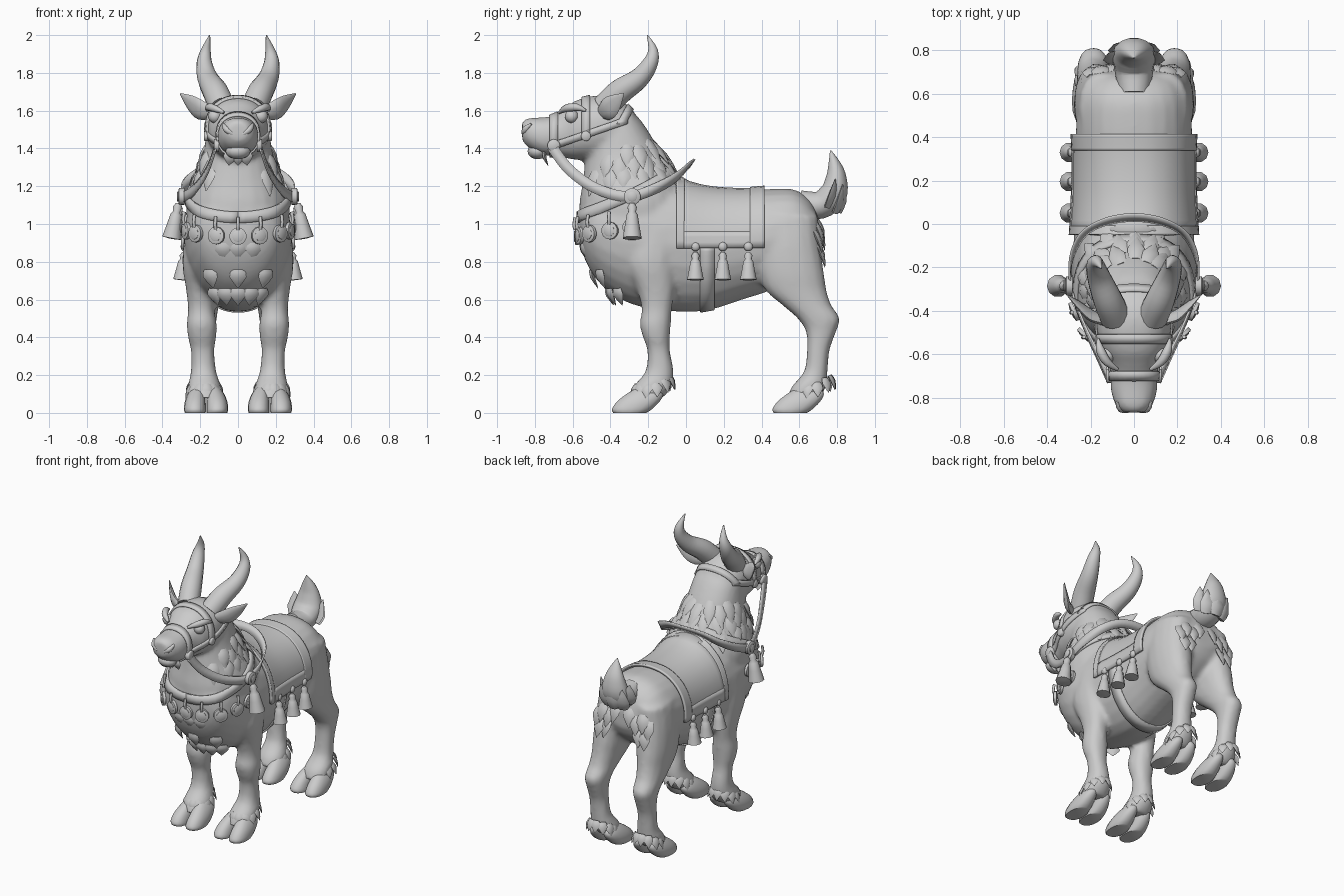
import bpy, bmesh, random
from math import sin, cos, pi, radians, copysign
from mathutils import Vector as V
from mathutils.bvhtree import BVHTree

if "Cube" in bpy.data.objects:
    bpy.data.objects.remove(bpy.data.objects["Cube"])
random.seed(4)

def spline(rows, k):
    out = []
    for i in range(len(rows) - 1):
        a, b, c, d = (rows[max(i-1, 0)], rows[i], rows[i+1], rows[min(i+2, len(rows)-1)])
        for j in range(k):
            t = j / k
            out.append([q + .5*t*(r - p + t*(2*p - 5*q + 4*r - s + t*(3*(q - r) + s - p)))
                        for p, q, r, s in zip(a, b, c, d)])
    return out + [list(rows[-1])]

def skin(rings):
    n, m = len(rings[0]), len(rings)
    f = [(i*n+j, i*n+(j+1) % n, (i+1)*n+(j+1) % n, (i+1)*n+j) for i in range(m-1) for j in range(n)]
    return [p for r in rings for p in r], f + [tuple(range(n)), tuple(range((m-1)*n, m*n))]

def loft(axis, rows, n=24, p=2.2, k=4, keel=0):
    """rows: (position on axis, x0, x1, low, high) cross-section boxes"""
    rings = []
    for a, x0, x1, b0, b1 in spline(rows, k):
        ring = []
        for j in range(n):
            c, s = cos(2*pi*j/n), sin(2*pi*j/n)
            x = (x0+x1)/2 + (x1-x0)/2*copysign(abs(c)**(2/p), c)*(1 - keel*max(0, -s))
            b = (b0+b1)/2 + (b1-b0)/2*copysign(abs(s)**(2/p), s)
            ring.append(V((x, a, b)) if axis == 'Y' else V((x, b, a)))
        rings.append(ring)
    return skin(rings)

def tube(pts, rx, ry=None, ref=(1, 0, 0), n=8, k=3):
    rows = spline([(*p, a, b) for p, a, b in zip(pts, rx, ry or rx)], k)
    c = [V(r[:3]) for r in rows]
    rings = []
    for i, r in enumerate(rows):
        t = (c[min(i+1, len(c)-1)] - c[max(i-1, 0)]).normalized()
        side = (V(ref) - t*t.dot(V(ref))).normalized()
        up = t.cross(side)
        rings.append([c[i] + side*r[3]*cos(2*pi*j/n) + up*r[4]*sin(2*pi*j/n) for j in range(n)])
    return skin(rings)

def tuft(base, tip, w, out):
    base, tip, out = V(base), V(tip), V(out)
    return tube([base, base.lerp(tip, .4) + out*w*.2, tip], [w*.7, w, w*.05],
                [w*.3, w*.32, w*.04], (tip-base).cross(out), 6, 2)

def add(name, parts):
    vs, fs = [], []
    for v, f in parts:
        fs += [tuple(i+len(vs) for i in q) for q in f]
        vs += v
    me = bpy.data.meshes.new(name)
    me.from_pydata(vs, [], fs)
    bm = bmesh.new(); bm.from_mesh(me)
    bmesh.ops.recalc_face_normals(bm, faces=bm.faces)
    bm.to_mesh(me); bm.free()
    ob = bpy.data.objects.new(name, me)
    bpy.context.collection.objects.link(ob)
    return ob

def sheet(name, grid, thick):
    n = len(grid[0])
    f = [(i*n+j, i*n+j+1, (i+1)*n+j+1, (i+1)*n+j) for i in range(len(grid)-1) for j in range(n-1)]
    ob = add(name, [([p for r in grid for p in r], f)])
    m = ob.modifiers.new('thickness', 'SOLIDIFY'); m.thickness = thick; m.offset = 0
    return ob

def ball(c, r, sc=(1, 1, 1)):
    return tube([V(c) + V((0, 0, -r*sc[2]*cos(pi*i/8))) for i in range(9)],
                [max(.001, r*sc[0]*sin(pi*i/8)) for i in range(9)],
                [max(.001, r*sc[1]*sin(pi*i/8)) for i in range(9)], n=12, k=1)

def disc(c, d, r, h):
    c, d = V(c), V(d).normalized()
    return tube([c-d*h, c+d*h*.7, c+d*h], [r, r, r*.85], ref=(0, 0, 1), n=14, k=1)

def lin(a, b, n): return [a + (b-a)*i/(n-1) for i in range(n)]

# body: torso, neck, head and legs fused into one skin
torso = [(-.565, .08, .92, 1.08), (-.53, .19, .80, 1.15), (-.45, .25, .68, 1.22), (-.3, .285, .58, 1.25),
         (-.1, .28, .54, 1.245), (.1, .27, .54, 1.19), (.3, .265, .60, 1.175), (.45, .268, .65, 1.185),
         (.58, .25, .72, 1.18), (.67, .2, .8, 1.11), (.71, .1, .88, 1.0)]
head = [(-.868, .05, 1.445, 1.54), (-.835, .085, 1.405, 1.56), (-.76, .108, 1.365, 1.565), (-.7, .107, 1.36, 1.575),
        (-.64, .12, 1.35, 1.615), (-.58, .15, 1.34, 1.655), (-.48, .172, 1.34, 1.68), (-.38, .165, 1.36, 1.67),
        (-.28, .12, 1.42, 1.61)]
neck = [(.95, .26, -.56, 0), (1.1, .275, -.565, 0), (1.2, .25, -.55, -.02), (1.28, .215, -.54, -.07),
        (1.37, .185, -.53, -.13), (1.46, .17, -.52, -.18), (1.55, .15, -.5, -.24), (1.61, .1, -.46, -.3)]
fore = [(.98, .1, .28, -.33, 0), (.8, .1, .295, -.325, -.05), (.65, .12, .275, -.26, -.06), (.55, .125, .265, -.235, -.075),
        (.47, .112, .272, -.245, -.08), (.4, .115, .265, -.228, -.085), (.33, .125, .25, -.205, -.085),
        (.22, .115, .25, -.215, -.065), (.14, .09, .265, -.28, -.075), (.08, .09, .26, -.31, -.12)]
hind = [(1.05, .02, .25, .36, .7), (.9, .04, .272, .36, .708), (.75, .06, .277, .38, .73), (.65, .08, .27, .42, .745),
        (.57, .1, .265, .51, .77), (.5, .112, .262, .59, .815), (.43, .12, .255, .635, .795), (.33, .125, .25, .64, .76),
        (.22, .115, .25, .625, .75), (.14, .09, .265, .56, .74), (.08, .09, .26, .535, .7)]
flip = lambda r: [(z, -b, -a, c, d) for z, a, b, c, d in r]
sym = lambda r: [(a, -w, w, b, c) for a, w, b, c in r]
body = add('body', [loft('Y', sym(torso), keel=.12), loft('Y', sym(head)), loft('Z', sym(neck))]
           + [loft('Z', g(l), 16) for l in (fore, hind) for g in (list, flip)])
rm = body.modifiers.new('fuse', 'REMESH'); rm.mode = 'VOXEL'; rm.voxel_size = .016
sm = body.modifiers.new('soften', 'SMOOTH'); sm.factor = .5; sm.iterations = 5
fused = bpy.data.meshes.new_from_object(body.evaluated_get(bpy.context.evaluated_depsgraph_get()))
body.modifiers.clear(); body.data = fused
tree = BVHTree.FromPolygons([v.co for v in fused.vertices], [tuple(p.vertices) for p in fused.polygons])

def cast(c, d, off=0.0):
    c, d = V(c), V(d).normalized()
    hit = tree.ray_cast(c + d*2, -d)[0]
    return (hit or c) + d*off

# cloven hooves with fetlock fur
toe = [(0, -.385, -.21, .95), (.02, -.392, -.18, 1), (.06, -.365, -.14, .95), (.1, -.315, -.12, .78), (.135, -.26, -.14, .5),
       (.15, -.235, -.16, .25)]
for name, y in (('front', 0), ('rear', .85)):
    for s, side in ((1, 'right'), (-1, 'left')):
        parts = []
        for c, w in ((.11, .058), (.228, .058)):
            rows = []
            for z, a, b, f in toe:
                m = s*(c + (.17 - c)*(1-f)*.6)
                rows.append((z, m - w*f, m + w*f, a+y, b+y))
            parts.append(loft('Z', rows, 16, 2.3, 3))
        add(f'{name}_hoof_{side}', parts)
        fur = []
        for i in range(12):
            a = 2*pi*i/12 + .2
            back = max(0, -cos(a))
            o = V((sin(a), -cos(a), 0))
            b = V((s*.178, -.175+y, .15)) + V((o.x*.07, o.y*.09, .05*back))
            fur.append(tuft(b, b + o*.03 + V((0, 0, -.075)), .03, o))
        add(f'{name}_fetlock_fur_{side}', fur)

# horns, ears, eyes, brows, nostrils
for s, side in ((1, 'right'), (-1, 'left')):
    X = lambda *ps: [(s*x, y, z) for x, y, z in ps]
    add(f'horn_{side}', [tube(X((.085, -.43, 1.62), (.12, -.35, 1.70), (.16, -.25, 1.77), (.178, -.19, 1.85),
        (.17, -.175, 1.92), (.15, -.205, 2.0)), [.07, .068, .055, .042, .026, .003], n=14, k=4)])
    add(f'ear_{side}', [tube(X((.13, -.45, 1.59), (.2, -.42, 1.605), (.25, -.38, 1.64), (.305, -.33, 1.69)),
        [.03, .058, .048, .004], [.02, .022, .015, .003], (0, -.35, 1), 10)])
    add(f'eye_{side}', [ball((s*.122, -.605, 1.57), .036)])
    add(f'brow_{side}', [tube(X((.075, -.67, 1.59), (.125, -.635, 1.612), (.155, -.58, 1.618), (.165, -.53, 1.6)),
        [.008, .02, .02, .006])])
    add(f'nostril_{side}', [tube(X((.025, -.86, 1.475), (.06, -.85, 1.50), (.08, -.82, 1.53)), [.01, .018, .006])])
add('lower_lip', [ball((0, -.785, 1.385), .06, (1.1, .9, .7))])
add('beard', [tuft((x, -.75, 1.38), (x*1.2, -.73, 1.31), .035, (0, -1, 0)) for x in (-.04, 0, .04)])

# tail with tufts
add('tail', [tube([(0, .60, 1.11), (0, .71, 1.10), (0, .78, 1.16), (0, .795, 1.25), (0, .785, 1.32), (0, .765, 1.39)],
                  [.07, .09, .1, .075, .045, .003], [.07, .075, .075, .055, .033, .003], n=14, k=4)]
    + [tuft((x, y, z), (x*1.4, y+.04, z+.15), .05, (x*6, 1, 0)) for x, y, z in
       ((-.06, .79, 1.06), (.06, .79, 1.06), (0, .81, 1.06), (-.08, .75, 1.09), (.08, .75, 1.09))])

# mane, chest and rump fur
fur = []
for z, n, a0, ln in ((1.43, 9, 95, .13), (1.36, 13, 60, .14), (1.29, 13, 45, .13)):
    for a in lin(radians(a0), radians(360-a0), n):
        a += random.uniform(-.07, .07)
        o = V((sin(a), -cos(a), 0))
        b = cast((0, -.32, z + random.uniform(-.02, .02)), o, -.008)
        fur.append(tuft(b, b + o*(.045 + .06*max(0, o.y)) - V((0, 0, ln*random.uniform(.8, 1.1))), .04, o))
add('mane', fur)
fur = []
for z, n, sp, ln in ((.9, 3, 14, .1), (.76, 3, 30, .1), (.66, 5, 38, .09)):
    for a in lin(-radians(sp), radians(sp), n):
        o = V((sin(a), -cos(a), 0))
        b = cast((0, -.2, z), o, -.008)
        fur.append(tuft(b, b - o*.035 - V((0, 0, ln)), .045, o))
add('chest_fur', fur)
fur = []
for s in (1, -1):
    for x, z in ((.05, 1.02), (.1, .98), (.15, 1.0), (.19, .96), (.12, .9), (.17, .89)):
        b = cast((s*x, .4, z), (0, 1, 0), -.01)
        fur.append(tuft(b, b + V((s*.015, .04, -.12)), .042, (s*.2, 1, 0)))
add('rump_fur', fur)

# saddle blanket with trim, buttons, tassels and girth
def blanket(name, y0, y1, a0, a1, off, n=30):
    sheet(name, [[cast((0, y, .96), (cos(a), 0, sin(a)), off + .004*abs(cos(a))) for a in lin(radians(a0), radians(a1), n)]
                 for y in lin(y0, y1, 8)], .014)
blanket('saddle_blanket', -.05, .41, -17, 197, .01)
blanket('blanket_front_trim', -.05, -.01, -17, 197, .015)
blanket('blanket_rear_trim', .34, .415, -17, 197, .015)
for s, a in ((1, -17), (-1, 180)):
    blanket(f'blanket_hem_{s}', -.05, .415, a, a+17, .014, 4)
sheet('girth', [[cast((0, y, .88), (cos(a), 0, sin(a)), .004) for a in lin(pi*1.0, pi*2.0, 36)] for y in (.075, .15)], .012)

def tassel(c, h, r, lean):
    prof = [(0, .25), (.12, .5), (.25, .4), (.34, .6), (.6, .75), (1, 1), (1.02, .3)]
    return tube([V(c) + V(lean)*t - V((0, 0, h*t)) for t, _ in prof], [r*w for _, w in prof], n=10, k=1)
for s, side in ((1, 'right'), (-1, 'left')):
    p = [(s*.287, y, .88) for y in (.05, .195, .33)]
    add(f'blanket_buttons_{side}', [ball(q, .024, (.7, 1, 1)) for q in p])
    add(f'blanket_tassels_{side}', [tassel((s*.285, q[1], .85), .145, .046, (s*.012, 0, 0)) for q in p])

# chest collar with hanging coins
def ring_z(a): return 1.035 + .125*(1 - cos(a))
sheet('chest_collar', [[cast((0, -.28, ring_z(a) + dz), (sin(a), -cos(a), 0), .006) for a in lin(0, 2*pi, 49)]
                       for dz in (-.03, 0, .03)], .016)
coins, links = [], []
for deg in (-88, -66, -44, -22, 0, 22, 44, 66, 88):
    a = radians(deg); o = V((sin(a), -cos(a), 0))
    c = cast((0, -.28, .935 + .05*(1 - cos(a))), o, .014)
    coins += [disc(c, o, .046, .01), disc(c + o*.006, o, .03, .008)]
    links.append(tube([c + V((0, 0, .035)) + o*.008, c + V((0, 0, .06)) + o*.014, c + V((0, 0, .1)) + o*.008], [.009]*3))
add('coins', coins); add('coin_links', links)

# reins looping behind the neck, medallions and shoulder tassels
half = [(.118, -.71, 1.41), (.16, -.62, 1.29), (.225, -.48, 1.19), (.285, -.31, 1.145), (.29, -.17, 1.185),
        (.235, -.05, 1.25), (.13, .01, 1.305), (0, .03, 1.32)]
path = [V(p) for p in spline(half + [(-x, y, z) for x, y, z in half[-2::-1]], 5)]
rows = []
for i, p in enumerate(path):
    t = (path[min(i+1, len(path)-1)] - path[max(i-1, 0)]).normalized()
    o = V((p.x, p.y + .3, 0)).normalized() if p.y > -.3 else V((p.x, 0, 0)).normalized()
    w = t.cross(o).normalized()
    if w.z < 0: w = -w
    w = (w + o*.5*max(0, p.y + .2)*6).normalized()
    rows.append([p - w*.028, p + w*.028])
sheet('reins', rows, .01)
for s, side in ((1, 'right'), (-1, 'left')):
    c = V((s*.3, -.285, 1.145))
    add(f'medallion_{side}', [disc(c, (s, 0, 0), .045, .016), disc(c + V((s*.014, 0, 0)), (s, 0, 0), .026, .01)])
    add(f'shoulder_tassel_{side}', [tassel(c + V((s*.015, 0, -.035)), .185, .052, (s*.035, 0, 0))])
    add(f'bit_ring_{side}', [disc((s*.114, -.70, 1.415), (s, 0, 0), .034, .014)])
    add(f'bridle_stud_{side}', [disc(cast((0, -.53, 1.465), (s, 0, 0), .008), (s, 0, 0), .026, .012)])
    # cheek strap from bit to poll
    sheet(f'cheek_strap_{side}', [[cast((0, y, z + dz), (s, 0, 0), .004) for dz in (-.02, .02)]
          for y, z in zip(lin(-.7, -.31, 16), lin(1.415, 1.55, 16))], .012)

# bridle bands around the muzzle, brow and poll
def band(name, y, z, tilt, a0, a1, w):
    sheet(name, [[cast((0, y + dy, z), (cos(a), tilt*sin(a), sin(a)), .004) for a in lin(radians(a0), radians(a1), 32)]
                 for dy in (-w, w)], .012)
band('noseband', -.7, 1.46, 0, -180, 180, .022)
band('browband', -.53, 1.48, 0, -10, 190, .022)
band('poll_strap', -.36, 1.5, .55, 10, 170, .024)

bpy.ops.object.select_all(action='SELECT')
bpy.context.view_layer.objects.active = body
bpy.ops.object.shade_smooth_by_angle(angle=radians(50))
